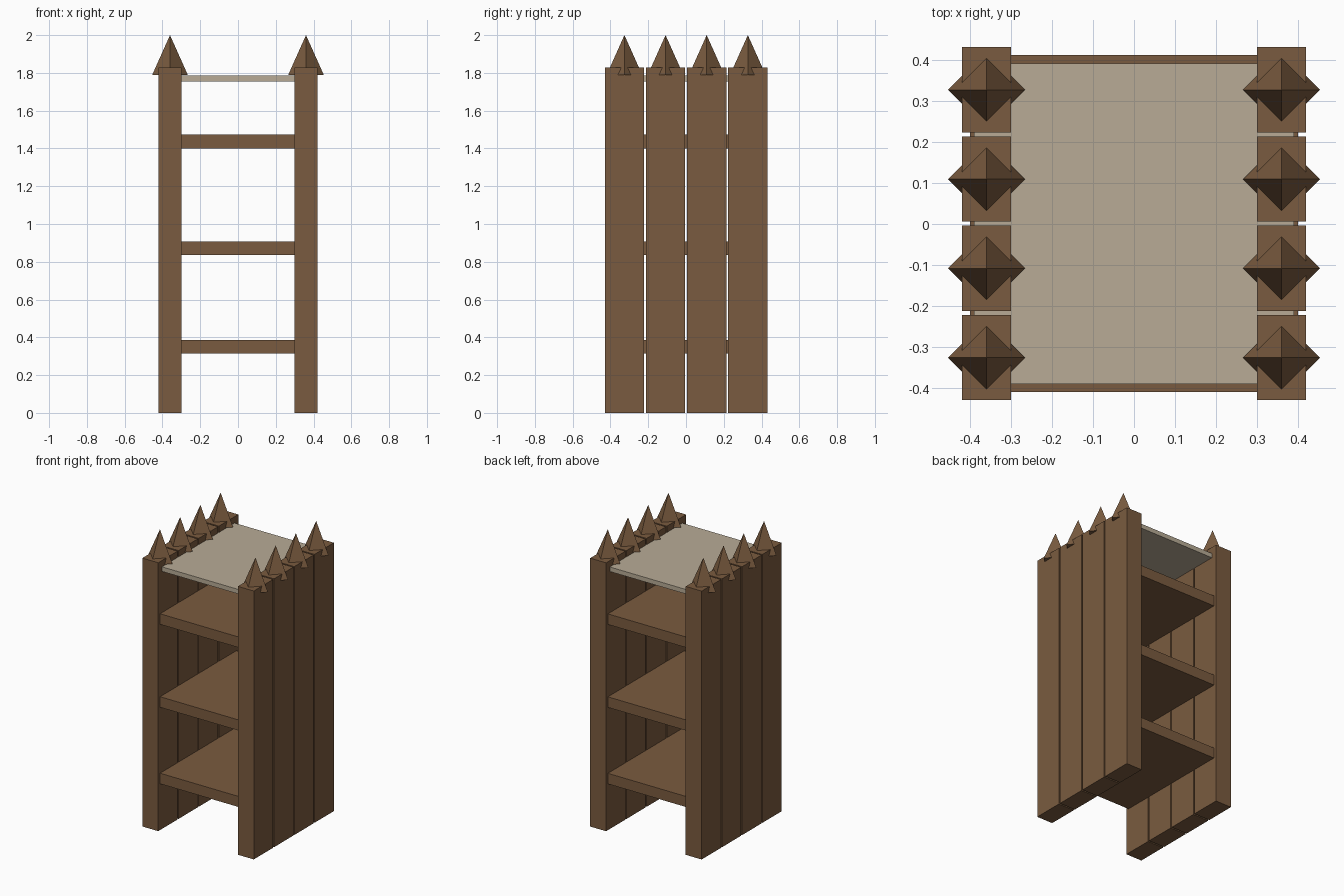
import bpy
import math

if "Cube" in bpy.data.objects:
    bpy.data.objects.remove(bpy.data.objects["Cube"])


def material(name, rgb):
    m = bpy.data.materials.new(name)
    m.diffuse_color = (*rgb, 1)
    m.use_nodes = True
    m.node_tree.nodes["Principled BSDF"].inputs["Base Color"].default_value = m.diffuse_color
    return m


WOOD = material("brown_wood", (0.195, 0.105, 0.050))
PALE = material("pale_panel", (0.48, 0.41, 0.305))


def box(name, x, y, z, mat):
    """Box from (min, max) ranges on each axis."""
    bpy.ops.mesh.primitive_cube_add(size=1, location=[sum(r) / 2 for r in (x, y, z)])
    ob = bpy.context.object
    ob.name = name
    ob.scale = [r[1] - r[0] for r in (x, y, z)]
    bpy.ops.object.transform_apply(location=False, rotation=False, scale=True)
    ob.data.materials.append(mat)


def spike(name, x, y):
    """Four-sided point with its corners along x and y."""
    bpy.ops.mesh.primitive_cone_add(vertices=4, radius1=0.094, radius2=0, depth=0.21,
                                    location=(x, y, 1.895))
    ob = bpy.context.object
    ob.name = name
    ob.data.materials.append(WOOD)


# Side walls: four spiked planks each
for side, label in ((-1, "left"), (1, "right")):
    for i in range(4):
        y = -0.326 + i * 0.2178
        x = sorted((side * 0.30, side * 0.42))
        box(f"{label}_plank_{i + 1}", x, (y - 0.104, y + 0.104), (0, 1.828), WOOD)
        spike(f"{label}_spike_{i + 1}", side * 0.36, y)

# Shelves, let into the planks
for i, z in enumerate((0.315, 0.836, 1.401)):
    box(f"shelf_{i + 1}", (-0.40, 0.40), (-0.41, 0.412), (z, z + 0.072), WOOD)

# Pale top panel
box("top_panel", (-0.39, 0.39), (-0.39, 0.392), (1.754, 1.785), PALE)
